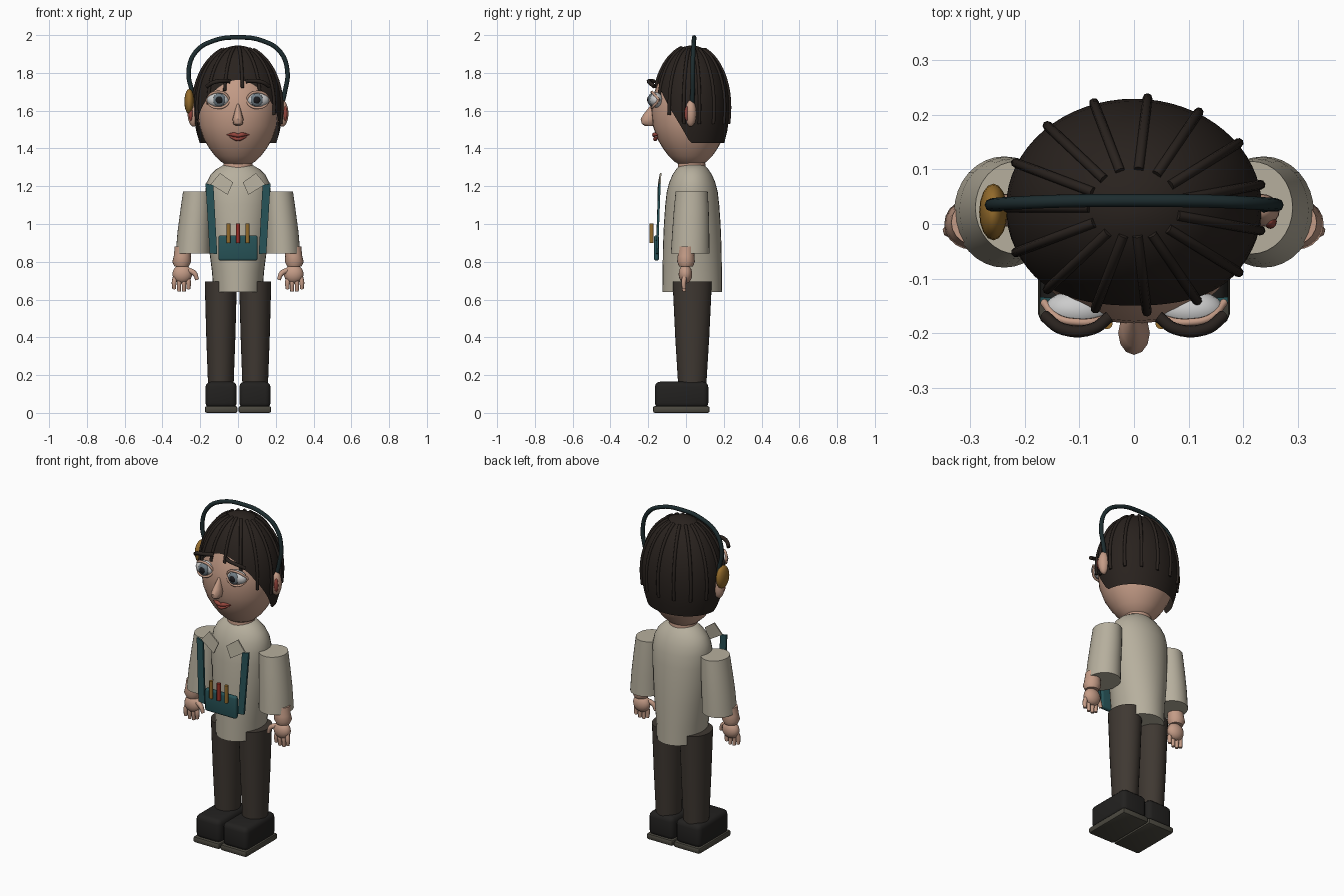
import bpy, bmesh
from math import sin, cos, pi, sqrt, radians
from mathutils import Vector

if "Cube" in bpy.data.objects:
    bpy.data.objects.remove(bpy.data.objects["Cube"])


def mat(name, r, g, b):
    m = bpy.data.materials.new(name)
    m.diffuse_color = (r, g, b, 1)
    m.use_nodes = True
    m.node_tree.nodes["Principled BSDF"].inputs["Base Color"].default_value = m.diffuse_color
    return m


SKIN = mat("skin", .55, .33, .24)
HAIR = mat("hair", .022, .016, .013)
SHIRT = mat("shirt", .47, .43, .34)
TROUSER = mat("trouser", .05, .04, .032)
SHOE = mat("shoe", .016, .015, .014)
SOLE = mat("sole", .07, .065, .05)
TEAL = mat("teal", .02, .085, .095)
BAND = mat("band", .012, .025, .028)
GOLD = mat("gold", .3, .15, .025)
RED = mat("red", .33, .03, .02)
LIP = mat("lip", .3, .06, .045)
WHITE = mat("eye_white", .7, .7, .68)
IRIS = mat("iris", .16, .2, .23)
BLACK = mat("pupil", .01, .01, .012)


def finish(ob, m, angle=40):
    ob.data.materials.clear()
    ob.data.materials.append(m)
    bpy.ops.object.select_all(action='DESELECT')
    ob.select_set(True)
    bpy.context.view_layer.objects.active = ob
    bpy.ops.object.shade_smooth_by_angle(angle=radians(angle))
    return ob


def from_bmesh(name, bm, m, angle=40):
    bmesh.ops.recalc_face_normals(bm, faces=bm.faces)
    me = bpy.data.meshes.new(name)
    bm.to_mesh(me)
    bm.free()
    ob = bpy.data.objects.new(name, me)
    bpy.context.collection.objects.link(ob)
    return finish(ob, m, angle)


def bridge(bm, rows):
    n = len(rows[0])
    for a, b in zip(rows, rows[1:]):
        for i in range(n):
            bm.faces.new((a[i], a[(i + 1) % n], b[(i + 1) % n], b[i]))


def loft(name, rings, m, n=32):
    """Capped stack of elliptical rings (cx, cy, z, rx, ry)."""
    bm = bmesh.new()
    rows = [[bm.verts.new((cx + rx * cos(2 * pi * i / n), cy + ry * sin(2 * pi * i / n), z))
             for i in range(n)] for cx, cy, z, rx, ry in rings]
    bridge(bm, rows)
    bm.faces.new(rows[0])
    bm.faces.new(rows[-1])
    return from_bmesh(name, bm, m)


def ball(name, c, r, m, seg=20):
    bm = bmesh.new()
    bmesh.ops.create_uvsphere(bm, u_segments=seg, v_segments=seg // 2 + 2, radius=1)
    for v in bm.verts:
        v.co = Vector([c[k] + v.co[k] * r[k] for k in range(3)])
    return from_bmesh(name, bm, m, 60)


def box(name, lo, hi, m, bevel, segments=3):
    bm = bmesh.new()
    bmesh.ops.create_cube(bm, size=1)
    for v in bm.verts:
        v.co = Vector([(lo[k] + hi[k]) / 2 + v.co[k] * (hi[k] - lo[k]) for k in range(3)])
    bmesh.ops.bevel(bm, geom=bm.edges[:], offset=bevel, segments=segments, affect='EDGES', profile=.5)
    return from_bmesh(name, bm, m)


def tube(name, pts, r, m, radii=None, smooth=True):
    cu = bpy.data.curves.new(name, 'CURVE')
    cu.dimensions = '3D'
    cu.bevel_depth, cu.bevel_resolution, cu.use_fill_caps = r, 2, True
    cu.resolution_u = 5
    if smooth:
        sp = cu.splines.new('BEZIER')
        sp.bezier_points.add(len(pts) - 1)
        P = sp.bezier_points
    else:
        sp = cu.splines.new('POLY')
        sp.points.add(len(pts) - 1)
        P = sp.points
    for i, p in enumerate(pts):
        P[i].co = p if smooth else (*p, 1)
        P[i].radius = radii[i] if radii else 1
        if smooth:
            P[i].handle_left_type = P[i].handle_right_type = 'AUTO'
    ob = bpy.data.objects.new(name, cu)
    bpy.context.collection.objects.link(ob)
    bpy.ops.object.select_all(action='DESELECT')
    ob.select_set(True)
    bpy.context.view_layer.objects.active = ob
    bpy.ops.object.convert(target='MESH')
    return finish(bpy.context.view_layer.objects.active, m, 60)


def plate(name, quad, depth, m):
    """Thin slab: front quad of points extruded backwards along y."""
    bm = bmesh.new()
    rows = [[bm.verts.new((x, y + d, z)) for x, y, z in quad] for d in (0, depth)]
    bridge(bm, rows)
    bm.faces.new(rows[0])
    bm.faces.new(rows[1])
    return from_bmesh(name, bm, m)


# head and neck
loft("head", [(0, .025 - .005 * min(1, (z - 1.31) / .2), z, r, r * .95) for z, r in (
    (1.31, .055), (1.33, .09), (1.36, .122), (1.40, .152), (1.45, .182), (1.52, .206), (1.60, .214),
    (1.66, .209), (1.72, .19), (1.78, .165), (1.84, .125), (1.88, .08), (1.9, .03))], SKIN)
loft("neck", [(0, .03, 1.27, .08, .075), (0, .03, 1.35, .075, .07)], SKIN)


# hair cap: egg surface cut along a slanted hairline
def hair_pt(a, z, k=1.0):
    h = (z - 1.62) / (.325 if z > 1.62 else .38)
    r = sqrt(max(0, 1 - h * h)) * k
    return (.235 * r * cos(a), .03 + .2 * r * sin(a), z)


def hairline(a):
    y = .03 + .2 * sin(a)
    return min(1.765, max(1.43, 1.71 - (y + .14) * 1.75))


def column(a, bottom, n, start=0.0, k=1.0):
    return [hair_pt(a, 1.945 - (1.945 - bottom) * (start + (1 - start) * i / n) ** 2, k) for i in range(n + 1)]


bm = bmesh.new()
N = 64
cols = [column(2 * pi * i / N, hairline(2 * pi * i / N), 16, .04) for i in range(N)]
rows = [[bm.verts.new(c[j]) for c in cols] for j in range(17)]
bridge(bm, rows)
bm.faces.new(rows[0])
from_bmesh("hair_cap", bm, HAIR)

# raised strands running down from the crown
for i in range(15):
    a = radians(84 + 24 * i)
    low = max(hairline(a), 1.53) - (.04 if sin(a) < -.5 else 0)
    tube(f"hair_strand_{i}", column(a, low, 14, .22, 1.01), .009, HAIR, smooth=False)

# nose and lips
loft("nose", [(0, -.195, 1.518, .012, .02), (0, -.2, 1.53, .025, .034), (0, -.2, 1.555, .029, .04),
              (0, -.19, 1.58, .022, .036), (0, -.178, 1.61, .014, .024), (0, -.17, 1.635, .007, .012)], SKIN, 12)
tube("upper_lip", [(-.058, -.147, 1.472), (-.02, -.167, 1.473), (0, -.168, 1.468), (.02, -.167, 1.473),
                   (.058, -.147, 1.472)], .012, LIP, (.3, 1, .8, 1, .3))
tube("lower_lip", [(-.045, -.147, 1.462), (0, -.163, 1.45), (.045, -.147, 1.462)], .012, LIP, (.3, 1, .3))

# torso
loft("shirt", [(0, .033, z, rx, ry) for z, rx, ry in (
    (.64, .13, .158), (.75, .138, .157), (.88, .155, .155), (1.0, .166, .15), (1.1, .172, .143),
    (1.17, .174, .135), (1.22, .166, .122), (1.26, .145, .105), (1.29, .115, .085), (1.312, .078, .065))], SHIRT)

# paired parts
for s, side in ((-1, "left"), (1, "right")):
    def X(pts):
        return [(s * x, y, z) for x, y, z in pts]

    # eyes
    ball(f"{side}_eye", (s * .105, -.158, 1.657), (.06, .036, .04), WHITE)
    ball(f"{side}_iris", (s * .1, -.183, 1.657), (.033, .018, .035), IRIS)
    ball(f"{side}_pupil", (s * .1, -.193, 1.657), (.02, .013, .021), BLACK)
    for lid, dz in (("upper", .042), ("lower", -.042)):
        tube(f"{side}_{lid}_lid", X([(.166, -.143, 1.657), (.14, -.172, 1.657 + dz * .8), (.105, -.18, 1.657 + dz),
                                     (.07, -.178, 1.657 + dz * .8), (.043, -.165, 1.652)]), .007, SKIN)
    tube(f"{side}_eyebrow", X([(.165, -.168, 1.728), (.13, -.193, 1.75), (.075, -.192, 1.758),
                               (.045, -.17, 1.755)]), .011, HAIR)
    # ears
    ball(f"{side}_ear", (s * .235, .025, 1.585), (.032, .03, .07), SKIN)
    ball(f"{side}_inner_ear", (s * .25, .005, 1.585), (.012, .014, .04), LIP, 12)
    # sleeves
    loft(f"{side}_sleeve", [(s * .215, .03, 1.172, .076, .085), (s * .222, .028, 1.08, .082, .092),
                            (s * .232, .025, .96, .088, .098), (s * .238, .022, .843, .092, .102)], SHIRT)
    # forearm and hand
    loft(f"{side}_forearm", [(s * .29, .003, .88, .045, .042), (s * .295, 0, .83, .045, .044),
                             (s * .298, 0, .8, .05, .047), (s * .298, 0, .775, .038, .036)], SKIN, 20)
    ball(f"{side}_palm", (s * .295, -.003, .735), (.052, .036, .05), SKIN)
    for i, (x, z) in enumerate(((.338, .655), (.312, .643), (.286, .643), (.262, .655))):
        x0 = .295 + (x - .295) * .8
        tube(f"{side}_finger_{i}", X([(x0, -.005, .73), (x, -.012, .69), (x, -.01, z)]), .013, SKIN, (1, 1, .75))
    tube(f"{side}_thumb", X([(.265, -.01, .755), (.232, -.02, .74), (.216, -.022, .705)]), .014, SKIN, (1.1, 1, .7))
    # legs and shoes
    loft(f"{side}_trouser_leg", [(s * .091, .033, .155, .068, .075), (s * .091, .033, .4, .077, .09),
                                 (s * .091, .033, .695, .085, .104)], TROUSER)
    box(f"{side}_shoe", sorted([(s * .007, -.165, .025), (s * .172, -.165, .025)])[0],
        sorted([(s * .007, .118, .165), (s * .172, .118, .165)])[1], SHOE, .028)
    box(f"{side}_sole", (min(s * .003, s * .176), -.175, 0), (max(s * .003, s * .176), .125, .036), SOLE, .01, 2)
    # collar flaps and harness straps
    plate(f"{side}_collar", X([(.026, -.148, 1.22), (.095, -.138, 1.27), (.145, -.142, 1.21),
                               (.055, -.152, 1.155)]), .008, SHIRT)
    plate(f"{side}_strap", X([(.11, -.16, .84), (.15, -.16, .845), (.172, -.146, 1.215),
                              (.13, -.148, 1.205)]), .012, TEAL)

# chest pouch with pencils
box("pouch", (-.104, -.17, .806), (.104, -.142, .94), TEAL, .012)
for x, m in ((-.05, GOLD), (0, RED), (.05, GOLD)):
    loft("pencil", [(x, -.182, .9, .011, .011), (x, -.182, 1.003, .011, .011)], m, 12)

# headset band and single ear cup
tube("headset_band", [(-.245, .035, 1.6), (-.245, .035, 1.7), (-.262, .035, 1.8), (-.225, .038, 1.91),
                      (-.13, .042, 1.97), (0, .043, 1.988), (.13, .042, 1.97), (.225, .038, 1.91),
                      (.262, .035, 1.8), (.248, .035, 1.7), (.225, .03, 1.6)], .012, BAND)
ball("ear_cup", (-.258, .022, 1.648), (.026, .052, .067), GOLD, 16)
